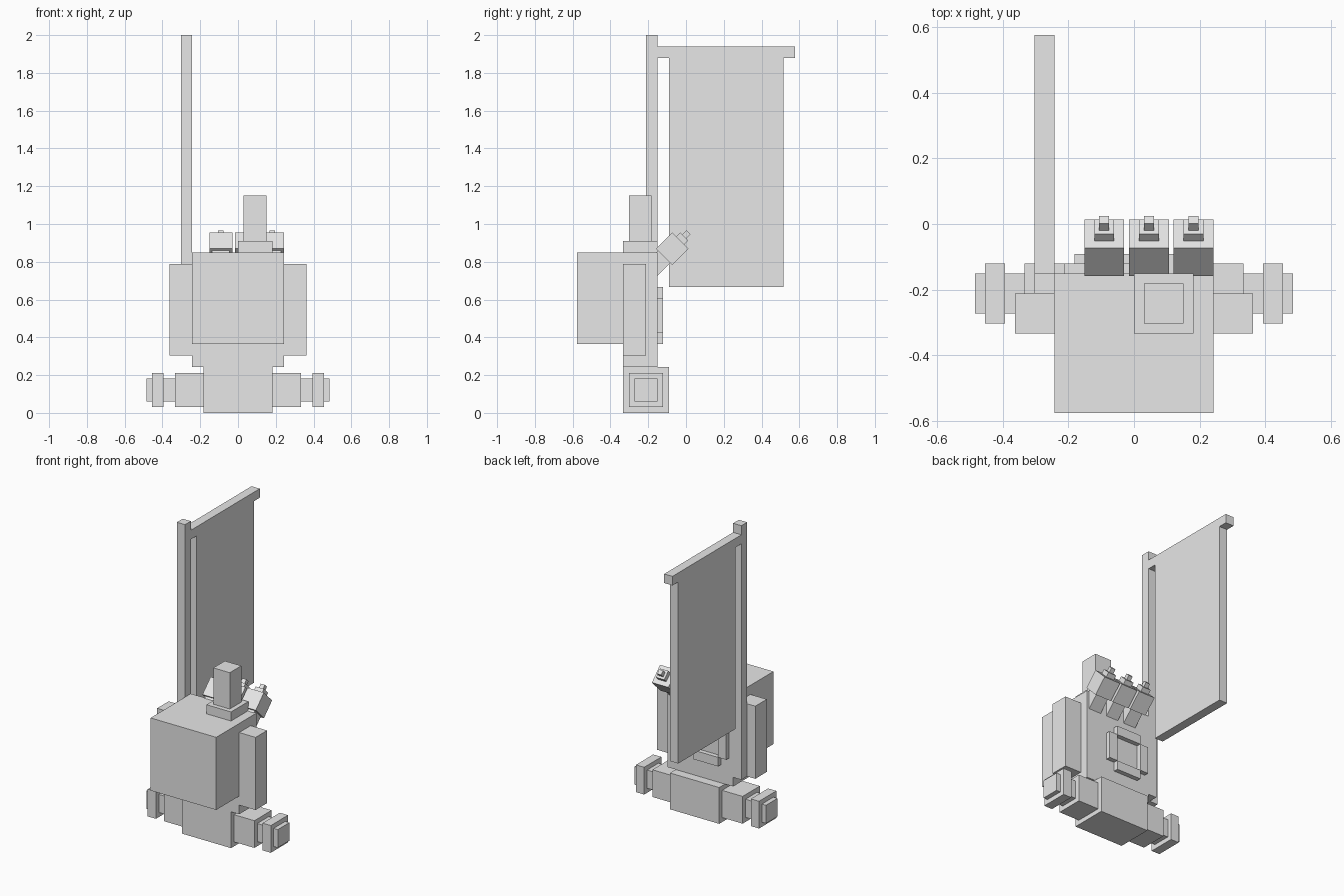
import bpy
import math
from mathutils import Matrix, Vector

U = 2 / 33  # modelling unit: the model is 33 units tall

if "Cube" in bpy.data.objects:
    bpy.data.objects.remove(bpy.data.objects["Cube"], do_unlink=True)

grey = bpy.data.materials.new("light_grey")
grey.use_nodes = True
COLOUR = (0.8, 0.8, 0.8, 1)
grey.diffuse_color = COLOUR
grey.node_tree.nodes["Principled BSDF"].inputs["Base Color"].default_value = COLOUR


def box(name, x, y, z, frame=None):
    """Box from (min, max) ranges in units, optionally placed in a tilted frame."""
    bpy.ops.mesh.primitive_cube_add(size=1)
    ob = bpy.context.object
    ob.name = name
    ranges = (x, y, z)
    centre = Vector([(a + b) / 2 for a, b in ranges])
    size = Vector([b - a for a, b in ranges])
    local = Matrix.Translation(centre) @ Matrix.Diagonal(size).to_4x4()
    ob.data.transform(Matrix.Scale(U, 4) @ (frame or Matrix()) @ local)
    ob.data.materials.append(grey)
    return ob


def pair(name, x, y, z):
    """The same box on both sides of the model."""
    box("left_" + name, x, y, z)
    box("right_" + name, (-x[1], -x[0]), y, z)


# Body
box("body", (-4, 4), (-5.5, -2.5), (4, 14))
box("front_block", (-4, 4), (-9.5, -5.5), (6, 14))
pair("side_plate", (4, 6), (-5.5, -3.5), (5, 13))

# Base with stepped axle ends
box("base", (-3, 3), (-5.5, -1.5), (0, 4))
pair("axle", (3, 5.5), (-5, -2), (0.5, 3.5))
pair("hub", (5.5, 8), (-4.5, -2.5), (1, 3))
pair("collar", (6.5, 7.5), (-5, -2), (0.5, 3.5))

# Chimney
box("chimney_foot", (0, 3), (-5.5, -2.5), (14, 15))
box("chimney", (0.5, 2.5), (-5, -3), (15, 19))

# Four-bar frame on the back
for name, z in (("top", (10, 11)), ("bottom", (6, 7))):
    box(name + "_frame_bar", (-2.5, 0.5), (-2.5, -2), z)
for name, x in (("left", (0.5, 1.5)), ("right", (-3.5, -2.5))):
    box(name + "_frame_bar", x, (-2.5, -2), (7, 10))

# Banner on a pole
box("banner_pole", (-5, -4), (-3.5, -2.5), (5, 33))
box("banner_beam", (-5, -4), (-2.5, 9.5), (31, 32))
box("banner", (-5, -4), (-1.5, 8.5), (11, 31))

# Three nozzles tilted up and back
for i in range(3):
    tilt = (Matrix.Translation((-1.5 + 2.25 * i, -1.2, 14.35))
            @ Matrix.Rotation(math.radians(-45), 4, "X"))
    for name, half, z in (("arm", 0.75, (-3, -1)), ("head", 1, (-1, 1)),
                          ("neck", 0.5, (1, 1.5)), ("tip", 0.25, (1.5, 2))):
        box(f"nozzle_{name}_{i + 1}", (-half, half), (-half, half), z, tilt)
